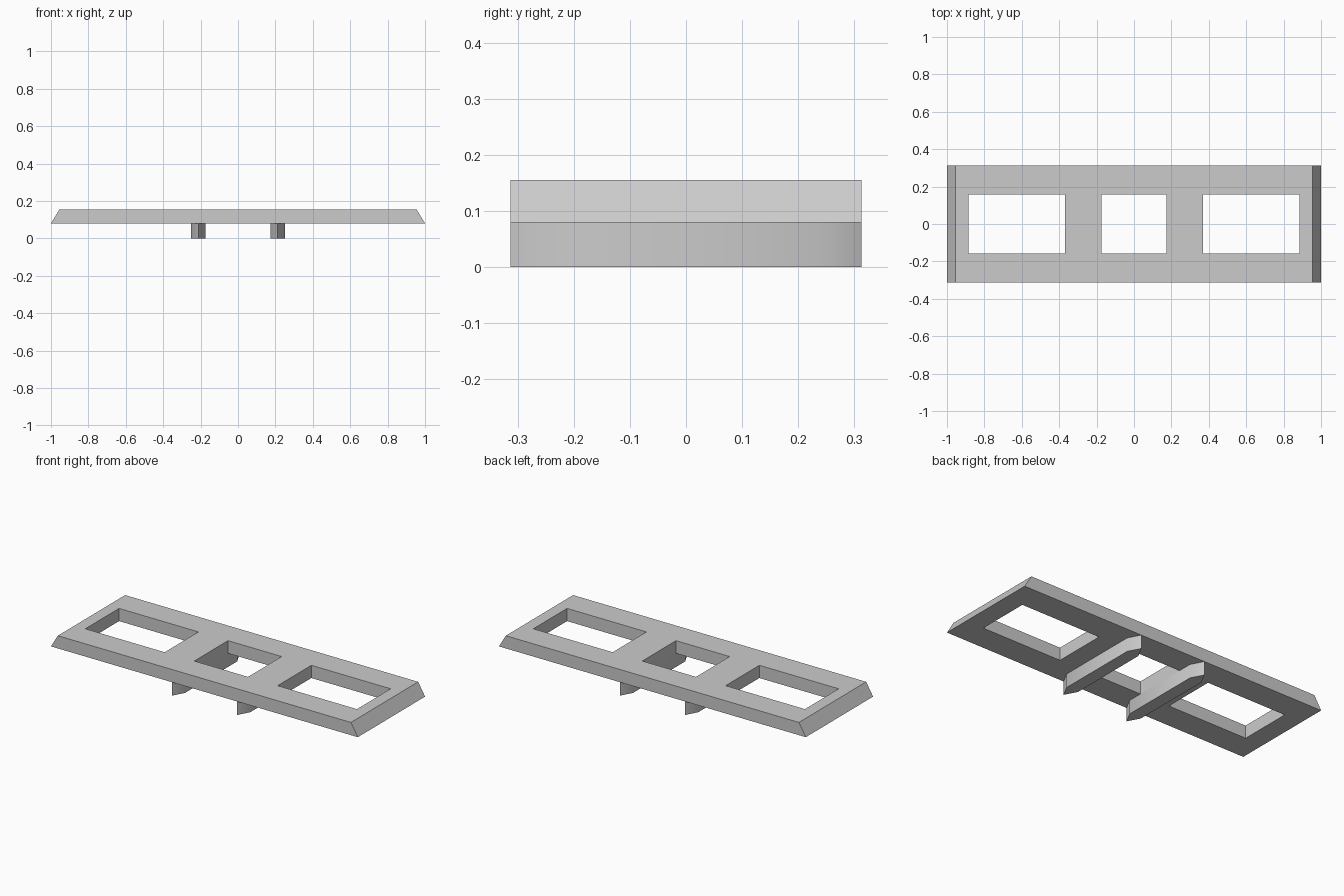
import bpy
import bmesh
import math

cube = bpy.data.objects.get("Cube")
if cube:
    bpy.data.objects.remove(cube, do_unlink=True)

grey = bpy.data.materials.new("light_grey")
grey.use_nodes = True
grey.diffuse_color = (0.6, 0.6, 0.6, 1)
grey.node_tree.nodes["Principled BSDF"].inputs["Base Color"].default_value = (0.6, 0.6, 0.6, 1)

DEPTH = 0.313      # half depth of plate and runners
UNDERSIDE = 0.08   # plate bottom, runner top
TOP = 0.155


def extrude_up(bm, height):
    """Thicken the flat faces into a closed solid; return the top vertices."""
    result = bmesh.ops.extrude_face_region(bm, geom=bm.faces[:], use_keep_orig=True)
    top = [v for v in result["geom"] if isinstance(v, bmesh.types.BMVert)]
    bmesh.ops.translate(bm, verts=top, vec=(0, 0, height))
    return top


def finish(bm, name):
    bmesh.ops.recalc_face_normals(bm, faces=bm.faces[:])
    mesh = bpy.data.meshes.new(name)
    bm.to_mesh(mesh)
    bm.free()
    mesh.materials.append(grey)
    obj = bpy.data.objects.new(name, mesh)
    bpy.context.collection.objects.link(obj)
    return obj


# Plate: a grid of cells with three windows left open and sloped ends
xs = [-1, -0.885, -0.368, -0.175, 0.175, 0.368, 0.885, 1]
ys = [-DEPTH, -0.157, 0.157, DEPTH]
bm = bmesh.new()
grid = [[bm.verts.new((x, y, UNDERSIDE)) for y in ys] for x in xs]
for i in range(len(xs) - 1):
    for j in range(len(ys) - 1):
        if j == 1 and i in (1, 3, 5):
            continue
        bm.faces.new((grid[i][j], grid[i + 1][j], grid[i + 1][j + 1], grid[i][j + 1]))
for v in extrude_up(bm, TOP - UNDERSIDE):
    if abs(v.co.x) > 0.95:
        v.co.x = math.copysign(0.955, v.co.x)
finish(bm, "window_plate")

# Runners: long bars under the plate, pointed at both ends
HALF, POINT = 0.0375, 0.07
for side, x in (("left", 0.2125), ("right", -0.2125)):
    bm = bmesh.new()
    inner = DEPTH - POINT
    outline = [(0, -DEPTH), (HALF, -inner), (HALF, inner),
               (0, DEPTH), (-HALF, inner), (-HALF, -inner)]
    bm.faces.new([bm.verts.new((x + dx, y, 0)) for dx, y in outline])
    extrude_up(bm, UNDERSIDE)
    runner = finish(bm, side + "_runner")
    bpy.ops.object.select_all(action="DESELECT")
    runner.select_set(True)
    bpy.context.view_layer.objects.active = runner
    bpy.ops.object.shade_smooth_by_angle(angle=math.radians(30))
